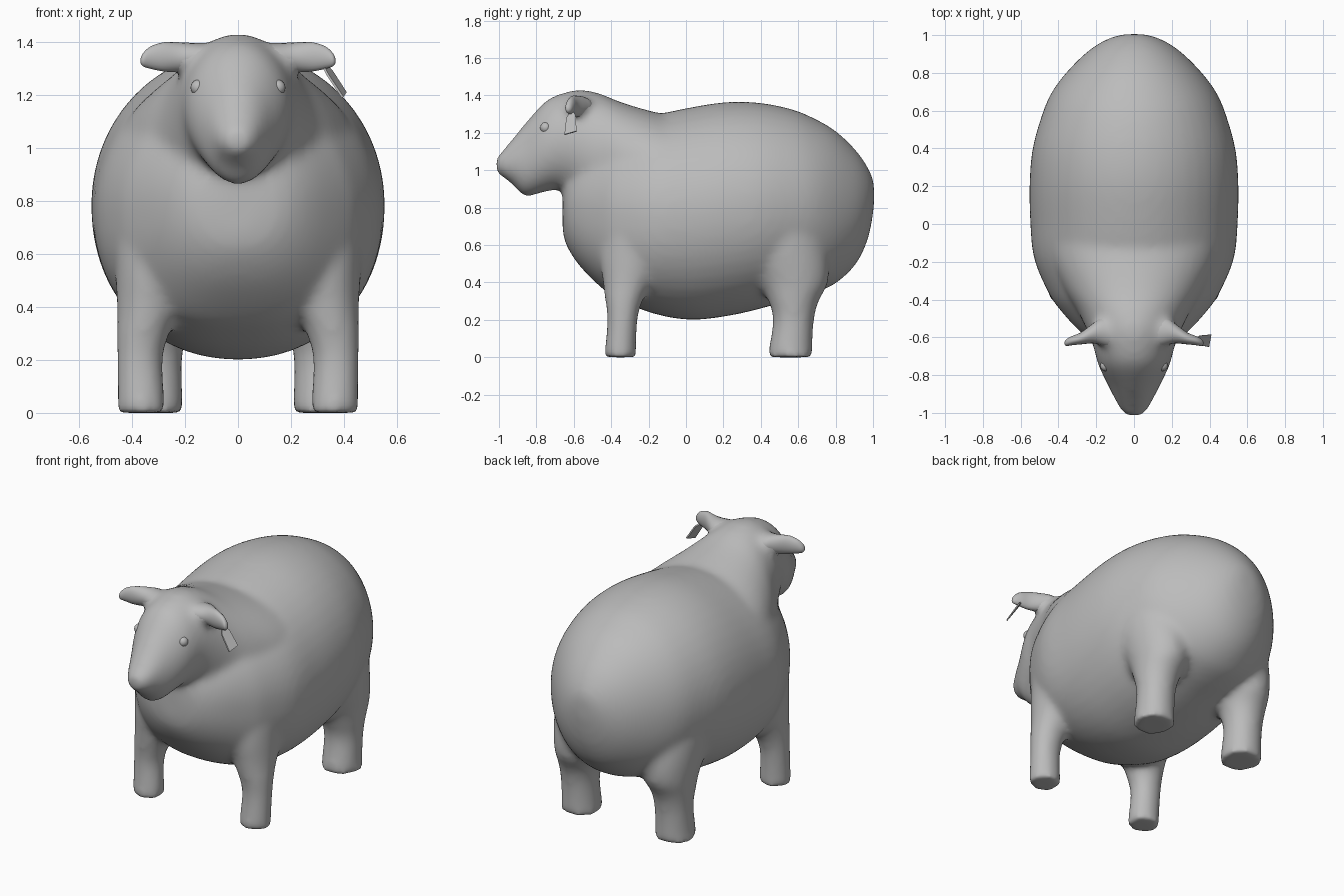
import bpy, bmesh, math
from mathutils import Vector

cube = bpy.data.objects.get("Cube")
if cube:
    bpy.data.objects.remove(cube)

wool = bpy.data.materials.new("plain grey")
wool.use_nodes = True
GREY = (0.5, 0.5, 0.5, 1)
wool.diffuse_color = GREY
wool.node_tree.nodes["Principled BSDF"].inputs["Base Color"].default_value = GREY


def finish(bm, name):
    bmesh.ops.recalc_face_normals(bm, faces=bm.faces)
    mesh = bpy.data.meshes.new(name)
    bm.to_mesh(mesh)
    bm.free()
    mesh.materials.append(wool)
    for p in mesh.polygons:
        p.use_smooth = True
    ob = bpy.data.objects.new(name, mesh)
    bpy.context.collection.objects.link(ob)
    return ob


def refine(rows, steps=4):
    """Smooth curve through the section rows (Catmull-Rom)."""
    rows = [Vector(r) for r in rows]
    out = []
    for i in range(len(rows) - 1):
        b, c = rows[i], rows[i + 1]
        a, d = rows[max(i - 1, 0)], rows[min(i + 2, len(rows) - 1)]
        for k in range(steps):
            t = k / steps
            out.append(b + (c - a) * (t / 2) + (a * 2 - b * 5 + c * 4 - d) * (t * t / 2)
                       + (b * 3 - a - c * 3 + d) * (t ** 3 / 2))
    return out + [rows[-1]]


def loft(bm, rings, count=48):
    """Skin a row of rings (centre, u radius, v radius, squareness of the -v half)."""
    def coord(t, power):
        return math.copysign(abs(t) ** (2 / power), t)
    loops = []
    for c, u, v, low in rings:
        loop = []
        for i in range(count):
            a = 2 * math.pi * i / count
            power = low if i > count / 2 else 2
            loop.append(bm.verts.new(Vector(c) + Vector(u) * coord(math.cos(a), power)
                                     + Vector(v) * coord(math.sin(a), power)))
        loops.append(loop)
    for a, b in zip(loops, loops[1:]):
        for i in range(count):
            j = (i + 1) % count
            bm.faces.new((a[i], a[j], b[j], b[i]))
    bm.faces.new(loops[0])
    bm.faces.new(loops[-1][::-1])


def along_y(sections):
    return [((0, y, (lo + hi) / 2), (w, 0, 0), (0, 0, (hi - lo) / 2), low)
            for y, lo, hi, w, low in refine(sections)]


def along_x(sections, side):
    return [((side * x, y, z), (0, ry, 0), (0, 0, rz), 2)
            for x, y, z, ry, rz in refine(sections)]


flesh = bmesh.new()

# Barrel: y, underside, top, half width, squareness of the lower half
barrel = [(-.66, .68, .86, .07, 2), (-.64, .6, .97, .18, 2.2), (-.57, .49, 1.08, .285, 2.4),
          (-.45, .37, 1.18, .395, 2.5), (-.36, .31, 1.23, .455, 2.4),
          (-.18, .235, 1.29, .53, 2.2), (.02, .2, 1.335, .55, 2.1),
          (.22, .22, 1.365, .553, 2.1), (.4, .26, 1.36, .537, 2.1),
          (.57, .31, 1.325, .49, 2.1), (.69, .345, 1.275, .44, 2.1),
          (.8, .395, 1.21, .36, 2.1), (.91, .5, 1.105, .25, 2),
          (.975, .64, 1.01, .15, 2), (1.005, .8, .94, .06, 2)]
loft(flesh, along_y(barrel))

# Head and neck, same layout
head = [(-1.015, .99, 1.07, .04, 2), (-.985, .965, 1.1, .07, 2), (-.93, .925, 1.165, .1, 2),
        (-.86, .86, 1.25, .135, 2), (-.75, .885, 1.37, .188, 2), (-.65, .89, 1.415, .215, 2),
        (-.56, .78, 1.43, .25, 2), (-.46, .68, 1.41, .3, 2), (-.35, .65, 1.365, .37, 2),
        (-.22, .65, 1.325, .43, 2), (-.1, .65, 1.295, .46, 2), (0, .65, 1.28, .46, 2)]
loft(flesh, along_y(head))

# Legs running up into shoulders and haunches: z, x centre, y centre, x radius, y radius
front_leg = [(0, .365, -.35, .092, .087), (.05, .365, -.35, .09, .084),
             (.2, .37, -.34, .087, .082), (.3, .358, -.332, .1, .1),
             (.4, .335, -.31, .122, .135), (.55, .325, -.27, .14, .19),
             (.7, .31, -.24, .16, .2), (.85, .27, -.2, .15, .16)]
back_leg = [(0, .32, .56, .117, .122), (.05, .32, .56, .112, .117),
            (.2, .32, .575, .11, .11), (.3, .315, .575, .125, .135),
            (.4, .3, .575, .15, .185), (.55, .295, .53, .175, .23),
            (.7, .285, .49, .19, .23), (.85, .25, .45, .17, .18)]
for side in (1, -1):
    for leg in (front_leg, back_leg):
        loft(flesh, [((side * x, y, z), (rx, 0, 0), (0, ry, 0), 2)
                     for z, x, y, rx, ry in refine(leg)])

# Ears: x, y, z, y radius, z radius
ear = [(.02, -.585, 1.34, .1, .065), (.12, -.575, 1.335, .085, .06),
       (.18, -.57, 1.338, .07, .058), (.22, -.58, 1.341, .052, .057),
       (.28, -.605, 1.343, .032, .055), (.33, -.618, 1.34, .024, .042),
       (.358, -.628, 1.332, .018, .025), (.368, -.63, 1.327, .006, .008)]
for side, label in ((1, "left"), (-1, "right")):
    bm = bmesh.new()
    loft(bm, along_x(ear, side), 20)
    finish(bm, label + "_ear")
    # Ear root blended into the skin
    loft(flesh, along_x(ear[:5], side), 20)

    # Eyes
    bm = bmesh.new()
    bmesh.ops.create_uvsphere(bm, u_segments=16, v_segments=10, radius=.03)
    bmesh.ops.translate(bm, verts=bm.verts, vec=(side * .149, -.75, 1.227))
    finish(bm, label + "_eye")

# Blend barrel, head, legs and ear roots into one skin
body = finish(flesh, "body")
skin = body.modifiers.new("skin", 'REMESH')
skin.mode = 'VOXEL'
skin.voxel_size = 0.018
skin.use_smooth_shade = True
blend = body.modifiers.new("blend", 'SMOOTH')
blend.factor = 0.5
blend.iterations = 16

# Ear tag: thin tapered plate hanging outward from the left ear
bm = bmesh.new()
outline = [(.325, -.62, 1.31), (.34, -.64, 1.28), (.398, -.65, 1.192),
           (.41, -.585, 1.21), (.355, -.59, 1.295), (.33, -.605, 1.315)]
face = bm.faces.new([bm.verts.new(p) for p in outline])
made = bmesh.ops.extrude_face_region(bm, geom=[face])
bmesh.ops.translate(bm, vec=(-.007, 0, -.004),
                    verts=[v for v in made["geom"] if isinstance(v, bmesh.types.BMVert)])
tag = finish(bm, "ear_tag")
for p in tag.data.polygons:
    p.use_smooth = False
